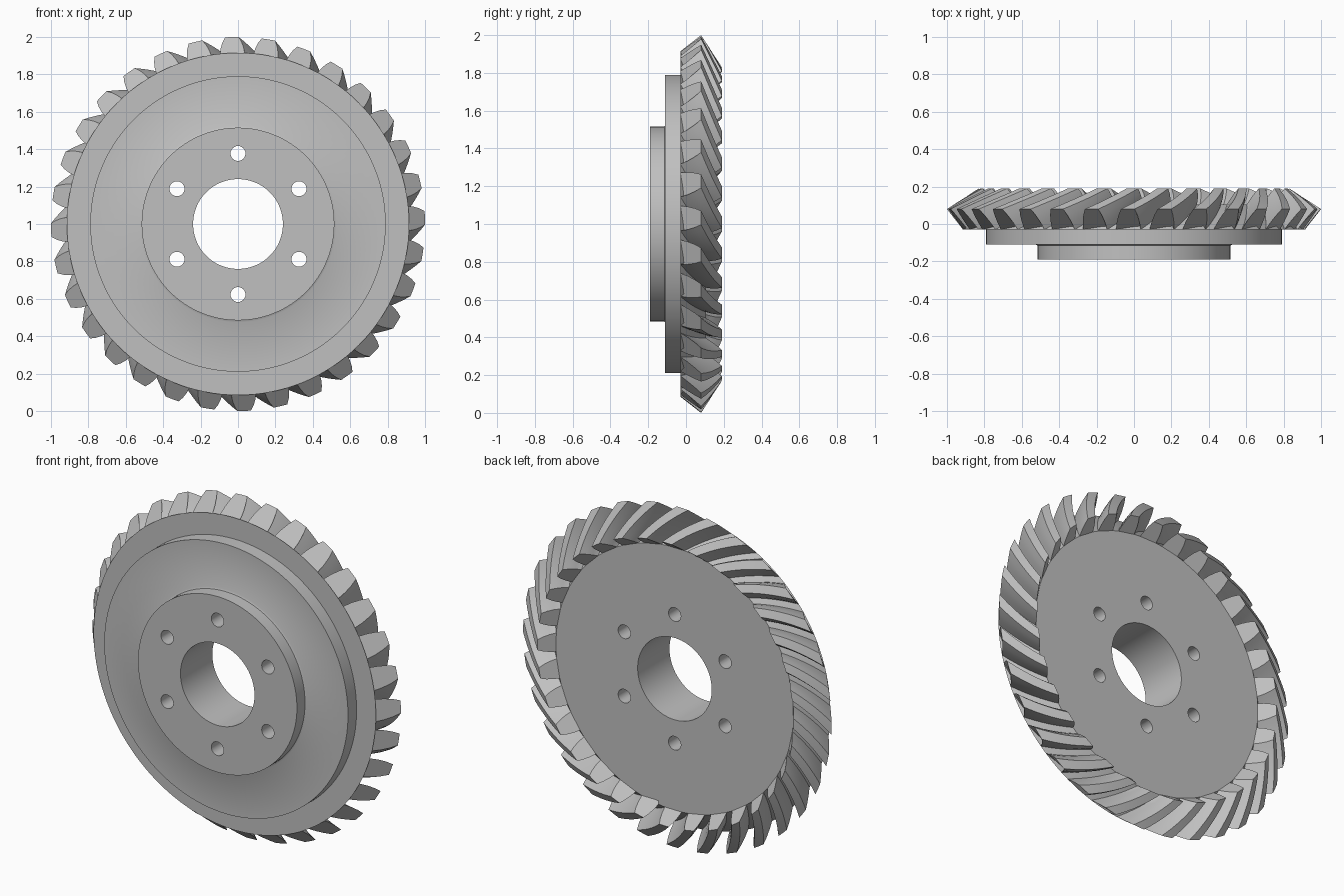
import bpy, bmesh
from math import sin, cos, radians, pi
from mathutils import Matrix, Vector

if "Cube" in bpy.data.objects:
    bpy.data.objects.remove(bpy.data.objects["Cube"])

CZ = 1.0            # height of the gear axis
TEETH = 32
TWIST = 12.5        # spiral of each tooth in degrees

steel = bpy.data.materials.new("grey steel")
steel.diffuse_color = (0.53, 0.53, 0.53, 1)
steel.use_nodes = True
steel.node_tree.nodes["Principled BSDF"].inputs["Base Color"].default_value = steel.diffuse_color


def polar(r, deg, y):
    a = radians(deg)
    return Vector((r * sin(a), y, CZ + r * cos(a)))


def finish(bm, name, angle=30):
    bmesh.ops.recalc_face_normals(bm, faces=bm.faces)
    me = bpy.data.meshes.new(name)
    bm.to_mesh(me)
    bm.free()
    me.materials.append(steel)
    ob = bpy.data.objects.new(name, me)
    bpy.context.collection.objects.link(ob)
    bpy.ops.object.select_all(action='DESELECT')
    ob.select_set(True)
    bpy.context.view_layer.objects.active = ob
    bpy.ops.object.shade_smooth_by_angle(angle=radians(angle))
    return ob


# Gear blank: stepped hub, web and root cone turned around the y axis
profile = [(0.24, -0.19), (0.515, -0.19), (0.515, -0.115), (0.525, -0.11),
           (0.79, -0.11), (0.79, -0.03), (0.915, -0.03), (0.77, 0.105),
           (0.24, 0.105)]
N = 128
bm = bmesh.new()
rings = [[bm.verts.new(polar(r, 360 * i / N, y)) for i in range(N)]
         for r, y in profile]
for k, ring in enumerate(rings):
    nxt = rings[(k + 1) % len(rings)]
    for i in range(N):
        j = (i + 1) % N
        bm.faces.new((ring[i], ring[j], nxt[j], nxt[i]))
blank = finish(bm, "gear_blank")

# Six bolt holes
bm = bmesh.new()
for k in range(6):
    m = Matrix.Translation(polar(0.377, 60 * k, 0)) @ Matrix.Rotation(pi / 2, 4, 'X')
    bmesh.ops.create_cone(bm, cap_ends=True, segments=32, radius1=0.04,
                          radius2=0.04, depth=1, matrix=m)
cutter = finish(bm, "bolt_hole_cutter")
mod = blank.modifiers.new("bolt holes", 'BOOLEAN')
mod.object = cutter
mod.solver = 'EXACT'
bpy.context.view_layer.objects.active = blank
bpy.ops.object.modifier_apply(modifier=mod.name)
bpy.data.objects.remove(cutter)
bpy.ops.object.select_all(action='DESELECT')
blank.select_set(True)
bpy.context.view_layer.objects.active = blank
bpy.ops.object.shade_smooth_by_angle(angle=radians(30))

# Spiral bevel teeth: tapered sections swept from the outer to the inner end
root = (Vector((0.915, -0.03)), Vector((0.77, 0.105)))
tip = (Vector((1.0, 0.08)), Vector((0.83, 0.19)))
flank = [(0.0, 4.1), (0.35, 3.7), (0.7, 3.0), (1.0, 2.1)]   # height, half angle
STEPS = 8
bm = bmesh.new()
for n in range(TEETH):
    sections = []
    for s in range(STEPS + 1):
        t = s / STEPS
        lo, hi = root[0].lerp(root[1], t), tip[0].lerp(tip[1], t)
        mid = n * 360 / TEETH - 1.9 + TWIST * t
        pts = [(lo.x - 0.03, lo.y + 0.01 * (1 - 2 * t), -4.1)]
        pts += [(*lo.lerp(hi, h), -w) for h, w in flank]
        pts += [(hi.x, hi.y, 0)]
        pts += [(*lo.lerp(hi, h), w) for h, w in reversed(flank)]
        pts += [(pts[0][0], pts[0][1], 4.1)]
        sections.append([bm.verts.new(polar(r, mid + a, y)) for r, y, a in pts])
    for a, b in zip(sections, sections[1:]):
        for i in range(len(a)):
            j = (i + 1) % len(a)
            bm.faces.new((a[i], a[j], b[j], b[i]))
    bm.faces.new(sections[0])
    bm.faces.new(sections[-1])
finish(bm, "gear_teeth", 25)
